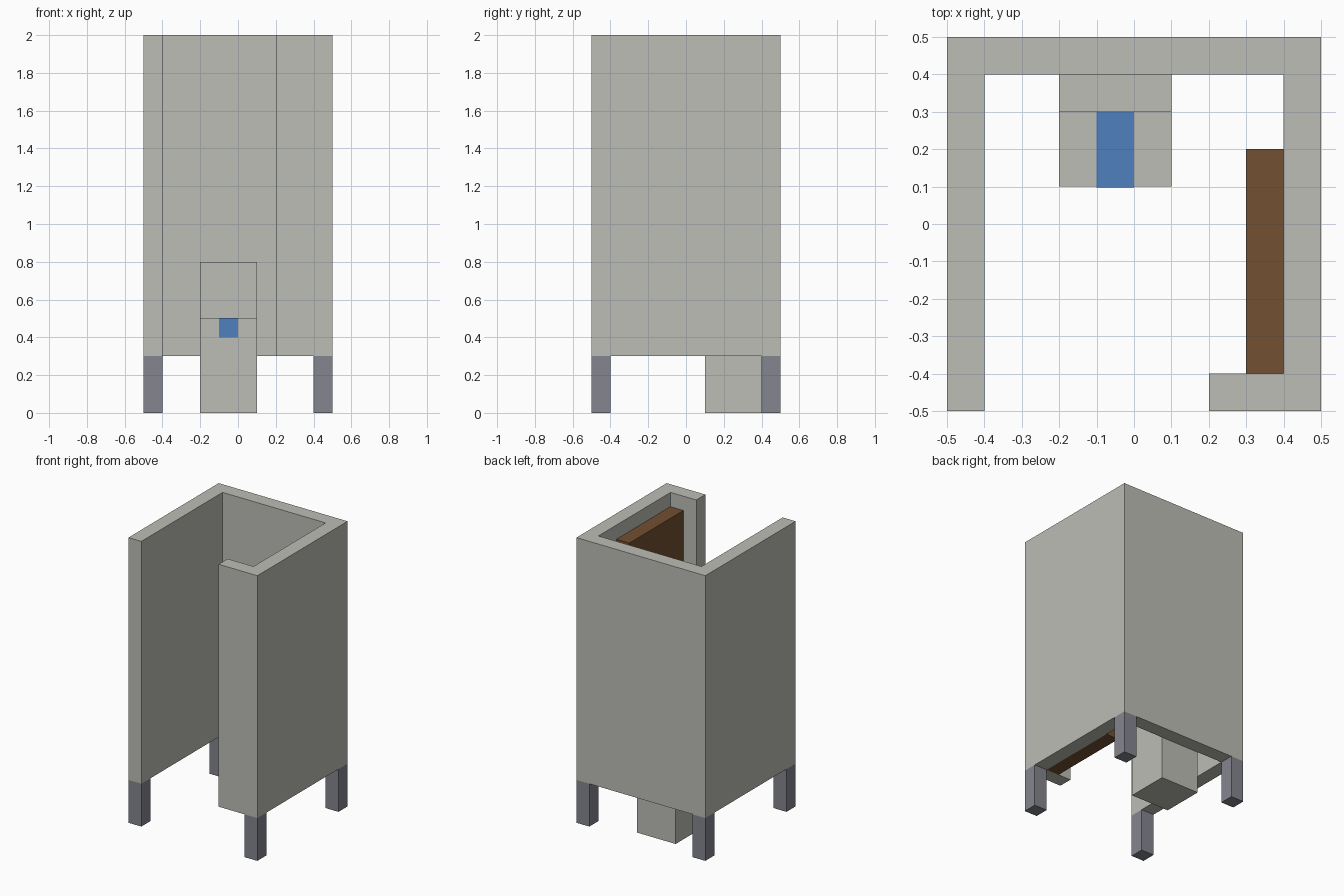
import bpy
import bmesh

old = bpy.data.objects.get("Cube")
if old:
    bpy.data.objects.remove(old, do_unlink=True)


def make_material(name, rgb):
    mat = bpy.data.materials.new(name)
    mat.use_nodes = True
    color = (*rgb, 1.0)
    mat.diffuse_color = color
    mat.node_tree.nodes["Principled BSDF"].inputs["Base Color"].default_value = color
    return mat


PALE = make_material("pale grey", (0.51, 0.51, 0.47))
STEEL = make_material("steel grey", (0.227, 0.235, 0.275))
BROWN = make_material("wood brown", (0.171, 0.080, 0.032))
BLUE = make_material("water blue", (0.080, 0.216, 0.52))


def prism(name, outline, axis, start, end, mat):
    """Extrude a closed outline along x or z from start to end."""
    def place(p, h):
        return (h, p[0], p[1]) if axis == "x" else (p[0], p[1], h)
    bm = bmesh.new()
    face = bm.faces.new([bm.verts.new(place(p, start)) for p in outline])
    shift = [end - start, 0, 0] if axis == "x" else [0, 0, end - start]
    grown = bmesh.ops.extrude_face_region(bm, geom=[face], use_keep_orig=True)
    verts = [v for v in grown["geom"] if isinstance(v, bmesh.types.BMVert)]
    bmesh.ops.translate(bm, verts=verts, vec=shift)
    bmesh.ops.recalc_face_normals(bm, faces=bm.faces)
    mesh = bpy.data.meshes.new(name)
    bm.to_mesh(mesh)
    bm.free()
    mesh.materials.append(mat)
    obj = bpy.data.objects.new(name, mesh)
    bpy.context.collection.objects.link(obj)
    return obj


def box(name, x, y, z, mat):
    outline = [(x[0], y[0]), (x[1], y[0]), (x[1], y[1]), (x[0], y[1])]
    return prism(name, outline, "z", z[0], z[1], mat)


# Stall walls: three sides with a short return beside the doorway
prism("stall_walls",
      [(-0.5, -0.5), (-0.4, -0.5), (-0.4, 0.4), (0.4, 0.4), (0.4, -0.4),
       (0.2, -0.4), (0.2, -0.5), (0.5, -0.5), (0.5, 0.5), (-0.5, 0.5)],
      "z", 0.3, 2.0, PALE)

# Corner legs
for side, sx in (("left", 1), ("right", -1)):
    for end, sy in (("front", -1), ("back", 1)):
        box(f"{end}_{side}_leg", sorted((0.4 * sx, 0.5 * sx)),
            sorted((0.4 * sy, 0.5 * sy)), (0.0, 0.3), STEEL)

# Door folded open against the inside of the left wall
box("open_door", (0.3, 0.4), (-0.4, 0.2), (0.3, 1.9), BROWN)

# Toilet: L-shaped side profile of seat and tank
prism("toilet",
      [(0.1, 0.0), (0.4, 0.0), (0.4, 0.8), (0.3, 0.8), (0.3, 0.5), (0.1, 0.5)],
      "x", -0.2, 0.1, PALE)

# Water block, barely proud of the seat's top and front
box("toilet_water", (-0.1, 0.0), (0.098, 0.3), (0.4, 0.502), BLUE)
